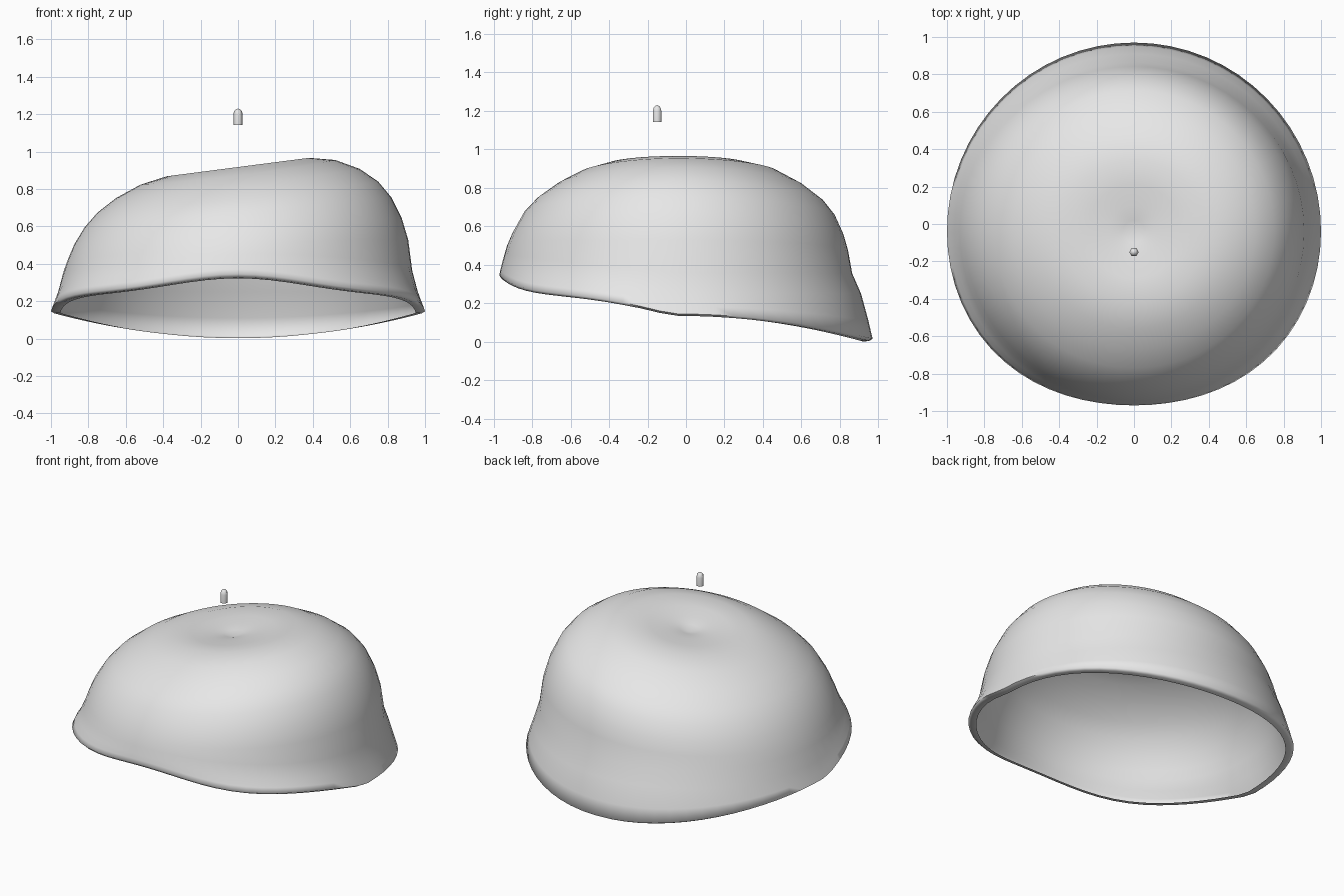
import bpy, bmesh, math

if "Cube" in bpy.data.objects:
    bpy.data.objects.remove(bpy.data.objects["Cube"])

SEGMENTS = 64
CENTRE_Y = -0.04

grey = bpy.data.materials.new("light grey")
grey.diffuse_color = (0.8, 0.8, 0.8, 1)
grey.use_nodes = True
grey.node_tree.nodes["Principled BSDF"].inputs["Base Color"].default_value = grey.diffuse_color

# Cap profiles (radius, height) from the crown dimple down the flare and under the lip
CROWN = [(0.06, 0.887), (0.14, 0.898), (0.25, 0.909), (0.38, 0.917)]
SIDE = CROWN + [(0.52, 0.889), (0.65, 0.83), (0.75, 0.757), (0.82, 0.675), (0.875, 0.575),
                (0.91, 0.475), (0.932, 0.36), (0.96, 0.255), (0.985, 0.185),
                (1.0, 0.145), (0.982, 0.135), (0.95, 0.137)]
FRONT = CROWN + [(0.52, 0.872), (0.63, 0.815), (0.73, 0.745), (0.80, 0.675), (0.86, 0.57),
                 (0.89, 0.50), (0.905, 0.45), (0.918, 0.40), (0.926, 0.37),
                 (0.93, 0.345), (0.918, 0.328), (0.89, 0.322)]
BACK = CROWN + [(0.52, 0.88), (0.65, 0.81), (0.755, 0.73), (0.815, 0.655), (0.858, 0.56),
                (0.882, 0.475), (0.904, 0.355), (0.95, 0.25), (0.988, 0.11),
                (1.01, 0.015), (0.99, 0.004), (0.96, 0.002)]
SHOULDER = 9   # row where the flare begins


def cap_point(i, angle):
    """Blend the side profile into the front or back one, then lean the crown."""
    s = math.sin(angle)
    end = FRONT if s < 0 else BACK
    a = abs(s)
    w = rim_w = rim_r = a * a
    if s < 0:
        # wavy front rim with full corners
        rim_w = a - 2 * a ** 4 * (1 - a) + 0.35 * (a * (1 - a)) ** 2
        rim_w *= min(1.0, 0.6 + 2 * a)
        rim_r = a ** 4
    low = min(1.0, max(0.0, (i - SHOULDER) / 3))
    zw = w + (rim_w - w) * low
    rw = w + (rim_r - w) * low
    r = SIDE[i][0] + (end[i][0] - SIDE[i][0]) * rw
    z = SIDE[i][1] + (end[i][1] - SIDE[i][1]) * zw
    x = r * math.cos(angle)
    lean = 0.13 * math.sqrt(max(0.0, (z - 0.36) / 0.56))
    return (x, r * s + CENTRE_Y, z + lean * x * (1 - low))


def skin(name, tip, rings, close_bottom=False):
    """Make a smooth mesh from a tip point and rings running downward."""
    bm = bmesh.new()
    top = bm.verts.new(tip)
    rows = [[bm.verts.new(p) for p in ring] for ring in rings]
    n = len(rows[0])
    for j in range(n):
        k = (j + 1) % n
        bm.faces.new((top, rows[0][j], rows[0][k]))
        for upper, lower in zip(rows, rows[1:]):
            bm.faces.new((upper[j], lower[j], lower[k], upper[k]))
    if close_bottom:
        bm.faces.new(reversed(rows[-1]))
    mesh = bpy.data.meshes.new(name)
    bm.to_mesh(mesh)
    bm.free()
    mesh.materials.append(grey)
    obj = bpy.data.objects.new(name, mesh)
    bpy.context.collection.objects.link(obj)
    bpy.ops.object.select_all(action='DESELECT')
    obj.select_set(True)
    bpy.context.view_layer.objects.active = obj
    bpy.ops.object.shade_smooth_by_angle(angle=math.radians(80))
    return obj


def turns(n):
    return [2 * math.pi * j / n for j in range(n)]


# Thin open cap with a dimpled crown, flared brim and inward-turned lip
skin("cap_shell", (0, CENTRE_Y, 0.872),
     [[cap_point(i, a) for a in turns(SEGMENTS)] for i in range(len(SIDE))])

# Small round-topped stem floating above the crown
STEM = [(0.012, 1.226), (0.021, 1.216), (0.025, 1.20), (0.025, 1.143)]
skin("stem", (0, -0.15, 1.23),
     [[(r * math.cos(a), r * math.sin(a) - 0.15, z) for a in turns(6)] for r, z in STEM],
     close_bottom=True)
